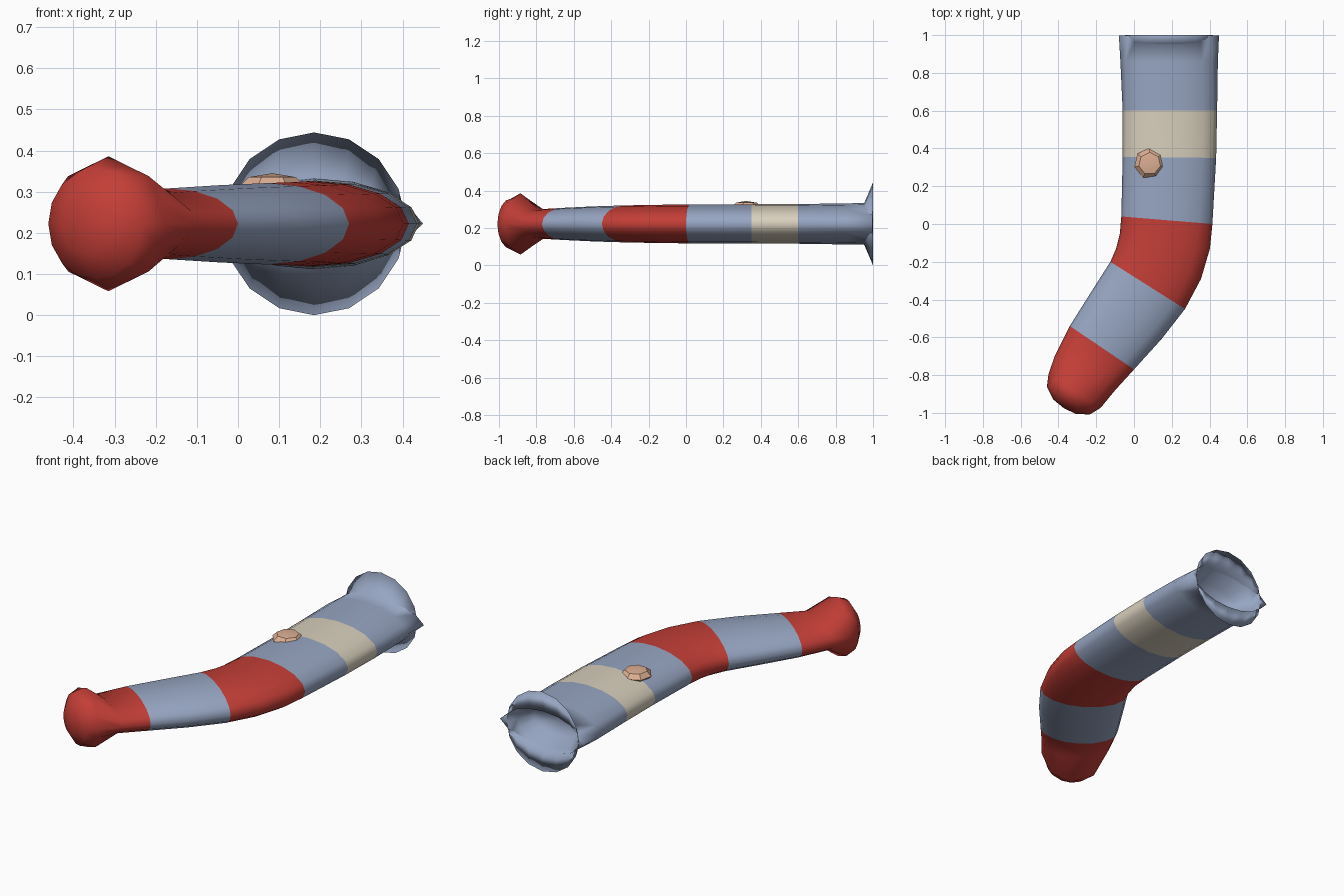
import bpy, bmesh, math
from mathutils import Vector

if "Cube" in bpy.data.objects:
    bpy.data.objects.remove(bpy.data.objects["Cube"])

SIDES = 16
ZC = 0.222


def material(name, rgb):
    m = bpy.data.materials.new(name)
    m.diffuse_color = (*rgb, 1)
    m.use_nodes = True
    m.node_tree.nodes["Principled BSDF"].inputs["Base Color"].default_value = m.diffuse_color
    return m


blue = material("dusty blue", (0.31, 0.38, 0.54))
red = material("brick red", (0.55, 0.048, 0.038))
cream = material("cream", (0.69, 0.63, 0.51))
peach = material("peach", (0.71, 0.42, 0.29))
BLUE, RED, CREAM = 0, 1, 2

bm = bmesh.new()


def ring(left, right, h, pinch=1.0, octagon=False):
    """Oval section between two plan points; pinch narrows all but the side tips."""
    a, b = Vector((*left, ZC)), Vector((*right, ZC))
    mid, half = (a + b) / 2, (b - a) / 2
    verts = []
    for i in range(SIDES):
        t = 2 * math.pi * i / SIDES
        k = 1.0 if i % (SIDES // 2) == 0 else pinch
        r = math.cos(math.pi / 8) if octagon and i % 2 else 1.0
        verts.append(bm.verts.new(mid + half * math.cos(t) * k * r
                                  + Vector((0, 0, h * math.sin(t) * r))))
    return verts


def bridge(r1, r2, mat):
    for i in range(SIDES):
        j = (i + 1) % SIDES
        bm.faces.new((r1[i], r1[j], r2[j], r2[i])).material_index = mat


def cap(r, point, mat):
    c = bm.verts.new(point)
    for i in range(SIDES):
        bm.faces.new((r[i], r[(i + 1) % SIDES], c)).material_index = mat


# sleeve sections from the mouth to the neck: left, right, half height, pinch, next band colour
sections = [
    ((-0.08, 0.997), (0.45, 0.997), 0.112, 0.88, BLUE),
    ((-0.072, 0.86), (0.444, 0.86), 0.110, 0.96, BLUE),
    ((-0.06, 0.60), (0.44, 0.60), 0.106, 1, CREAM),
    ((-0.06, 0.355), (0.435, 0.35), 0.105, 1, BLUE),
    ((-0.067, 0.04), (0.415, 0.00), 0.104, 1, RED),
    ((-0.075, -0.05), (0.402, -0.13), 0.103, 1, RED),
    ((-0.095, -0.13), (0.355, -0.29), 0.101, 1, RED),
    ((-0.125, -0.20), (0.27, -0.45), 0.099, 1, BLUE),
    ((-0.23, -0.365), (0.145, -0.61), 0.094, 1, BLUE),
    ((-0.34, -0.54), (0.00, -0.77), 0.086, 1, RED),
    ((-0.42, -0.70), (-0.10, -0.88), 0.078, 1, RED),
]
tube = [ring(*s[:4]) for s in sections]
for k in range(len(tube) - 1):
    bridge(tube[k], tube[k + 1], sections[k][4])

# round knob closing the narrow end
n, side = Vector((-0.54, -0.842)), Vector((0.842, -0.54))
base = Vector((-0.315, -0.885))
prev = tube[-1]
for depth, rad in ((0, 0.164), (0.06, 0.135), (0.098, 0.07)):
    c = base + n * depth
    cur = ring(c - side * rad, c + side * rad, rad, octagon=(depth == 0))
    bridge(prev, cur, RED)
    prev = cur
cap(prev, (*(base + n * 0.106), ZC), RED)

# round flared rim and hollow of the mouth
prev = tube[0]
for y, w, h in ((1.0, 0.222, 0.222), (0.95, 0.19, 0.105), (0.87, 0.15, 0.07)):
    cur = ring((0.185 - w, y), (0.185 + w, y), h)
    bridge(prev, cur, BLUE)
    prev = cur
cap(prev, (0.185, 0.85, ZC), BLUE)

bmesh.ops.recalc_face_normals(bm, faces=bm.faces)
for f in bm.faces:
    f.smooth = True
mesh = bpy.data.meshes.new("striped_sleeve")
bm.to_mesh(mesh)
bm.free()
for m in (blue, red, cream):
    mesh.materials.append(m)
bpy.context.collection.objects.link(bpy.data.objects.new("striped_sleeve", mesh))

# small flattened button on the upper surface
bpy.ops.mesh.primitive_uv_sphere_add(segments=7, ring_count=4, radius=1,
                                     location=(0.083, 0.32, 0.312))
button = bpy.context.object
button.name = "button"
button.scale = (0.083, 0.083, 0.033)
button.data.materials.append(peach)
bpy.ops.object.shade_smooth_by_angle(angle=math.radians(40))
